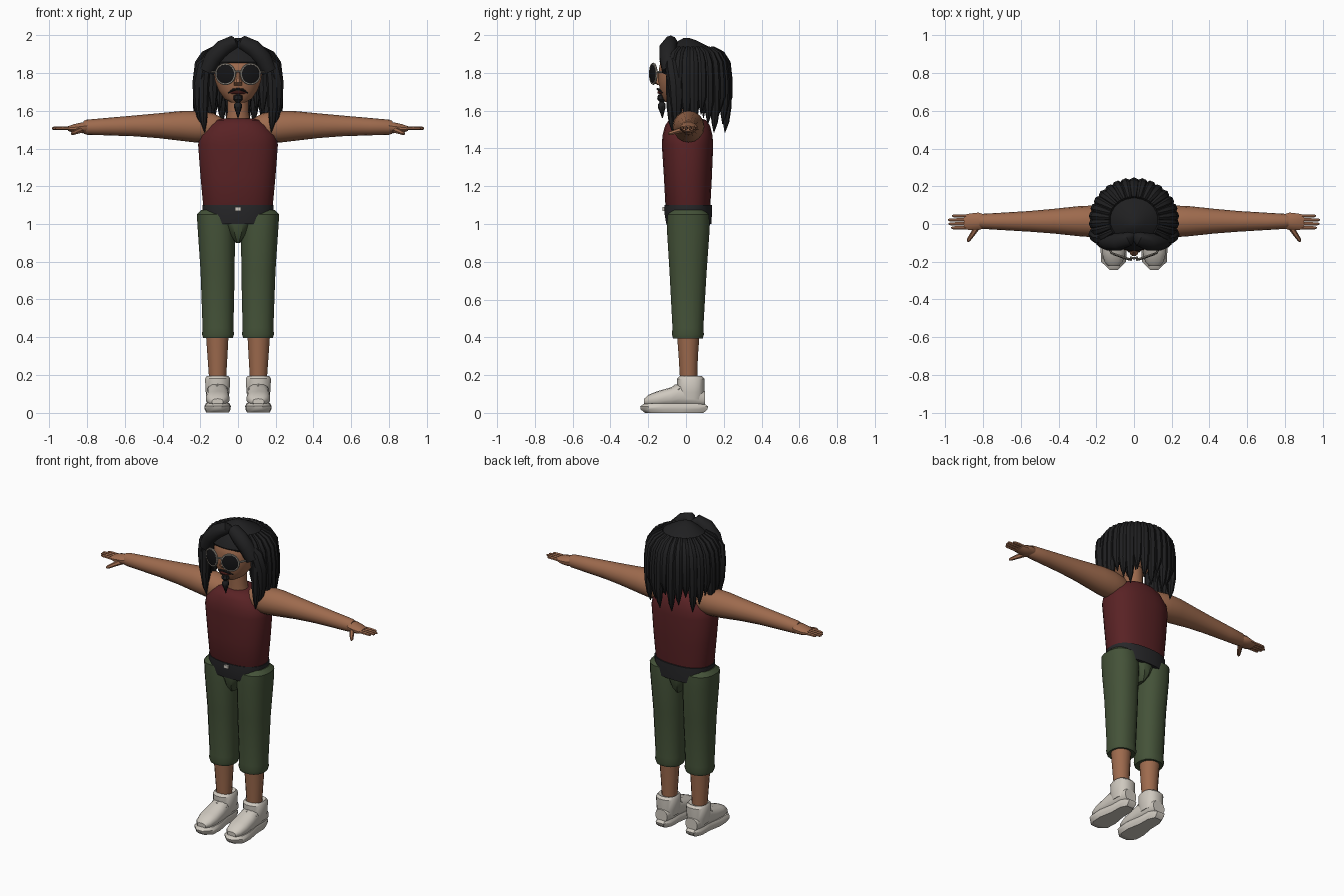
import bpy, bmesh, math
from mathutils import Vector, Matrix


def material(name, rgb):
    m = bpy.data.materials.new(name)
    m.diffuse_color = (*rgb, 1)
    return m


SKIN = material("skin brown", (0.34, 0.145, 0.075))
SHIRT = material("shirt maroon", (0.10, 0.016, 0.018))
GREEN = material("trouser green", (0.058, 0.085, 0.04))
HAIR = material("hair black", (0.014, 0.014, 0.015))
SHOE = material("shoe off white", (0.62, 0.58, 0.52))
BELT = material("belt charcoal", (0.02, 0.02, 0.022))
METAL = material("frame grey", (0.30, 0.27, 0.23))
LENS = material("lens black", (0.007, 0.007, 0.008))
LIP = material("lip red", (0.16, 0.03, 0.025))


def skin_rings(name, rings, mat):
    """Join equal-length rings of points into a closed skin."""
    bm = bmesh.new()
    loops = [[bm.verts.new(p) for p in r] for r in rings]
    n = len(loops[0])
    for a, b in zip(loops, loops[1:]):
        for i in range(n):
            j = (i + 1) % n
            bm.faces.new((a[i], a[j], b[j], b[i]))
    bm.faces.new(loops[0][::-1])
    bm.faces.new(loops[-1])
    bmesh.ops.recalc_face_normals(bm, faces=bm.faces)
    me = bpy.data.meshes.new(name)
    bm.to_mesh(me)
    bm.free()
    me.materials.append(mat)
    ob = bpy.data.objects.new(name, me)
    bpy.context.collection.objects.link(ob)
    return ob


def spow(v, e):
    return math.copysign(abs(v) ** e, v)


def loft(name, secs, mat, axis="z", n=16, e=2.0):
    """Sections (cx, cy, cz, a, b) of superellipses across the axis."""
    rings = []
    for cx, cy, cz, a, b in secs:
        ring = []
        for i in range(n):
            t = math.tau * (i + 0.5) / n
            u, v = a * spow(math.cos(t), 2 / e), b * spow(math.sin(t), 2 / e)
            d = {"z": (u, v, 0), "y": (u, 0, v), "x": (0, u, v)}[axis]
            ring.append(Vector((cx, cy, cz)) + Vector(d))
        rings.append(ring)
    return skin_rings(name, rings, mat)


def tube(name, pts, mat, n=8):
    """Round tube through (x, y, z, radius)."""
    P = [Vector(p[:3]) for p in pts]
    rings = []
    for i, p in enumerate(P):
        d = (P[min(i + 1, len(P) - 1)] - P[max(i - 1, 0)]).normalized()
        ref = Vector((0, 1, 0)) if abs(d.y) < 0.8 else Vector((0, 0, 1))
        u = d.cross(ref).normalized()
        v = d.cross(u)
        rings.append([p + pts[i][3] * (u * math.cos(t) + v * math.sin(t))
                      for t in [math.tau * k / n for k in range(n)]])
    return skin_rings(name, rings, mat)


# Torso, belt and trouser seat
loft("tank_top", [(0, .015, 1.07, .178, .112), (0, .01, 1.1, .186, .12),
                  (0, .01, 1.25, .2, .128), (0, .008, 1.42, .213, .137),
                  (0, .008, 1.47, .203, .133), (0, .008, 1.52, .165, .12),
                  (0, .008, 1.55, .12, .1), (0, .008, 1.56, .08, .07)],
     SHIRT, n=24, e=2.4)
loft("belt", [(0, .015, 1.0, .18, .12), (0, .012, 1.05, .19, .126),
              (0, .012, 1.1, .19, .126)], BELT, n=24, e=2.4)
loft("belt_buckle", [(0, -.105, 1.08, .03, .02), (0, -.125, 1.08, .03, .02)],
     SHOE, axis="y", n=4, e=1.0).scale = (1.0, 1.0, 1.0)
loft("trouser_seat", [(0, .012, 1.05, .1, .118), (0, .012, 1.0, .075, .118),
                      (0, .012, .94, .045, .108), (0, .012, .9, .012, .08)],
     GREEN, n=12, e=2.6)

# Neck and head
loft("neck", [(0, .0, 1.53, .07, .06), (0, -.005, 1.6, .056, .056),
              (0, -.01, 1.72, .056, .06)], SKIN)
loft("head", [(0, -.075, 1.645, .04, .035), (0, -.058, 1.665, .075, .065),
              (0, -.035, 1.71, .105, .105), (0, -.022, 1.76, .124, .125),
              (0, -.015, 1.82, .132, .13), (0, -.01, 1.87, .125, .125),
              (0, 0, 1.91, .08, .09)], SKIN, n=20, e=2.2)
loft("nose", [(0, -.14, 1.735, .022, .012), (0, -.15, 1.75, .024, .022),
              (0, -.14, 1.78, .013, .018), (0, -.135, 1.81, .01, .012)],
     SKIN, n=8)
tube("lips", [(-.04, -.128, 1.694, .003), (-.015, -.143, 1.697, .009),
              (.015, -.143, 1.697, .009), (.04, -.128, 1.694, .003)], LIP)
tube("moustache", [(-.052, -.125, 1.695, .003), (-.025, -.144, 1.711, .007),
                   (0, -.15, 1.715, .006), (.025, -.144, 1.711, .007),
                   (.052, -.125, 1.695, .003)], HAIR)
tube("goatee", [(0, -.125, 1.69, .008), (0, -.126, 1.68, .023),
                (0, -.128, 1.66, .025), (0, -.128, 1.645, .011),
                (0, -.128, 1.635, .02), (0, -.128, 1.615, .02),
                (0, -.126, 1.59, .011), (0, -.125, 1.56, .002)], HAIR)

# Hair cap
loft("hair_cap", [(0, .035, 1.8, .165, .14), (0, .03, 1.86, .185, .172),
                  (0, .027, 1.895, .168, .155), (0, .02, 1.935, .12, .108),
                  (0, .01, 1.97, .055, .05), (0, .003, 1.985, .015, .015)],
     HAIR, n=24)

# Ring of tapered dreadlocks, with uneven lengths
COUNT = 21
for i in range(COUNT):
    t = math.radians(-30 + 240 * i / (COUNT - 1))
    c, s = math.cos(t), math.sin(t)
    k = min(i, COUNT - 1 - i)
    tip = (1.485, 1.58, 1.53)[k % 3]
    prof = [(.12, 1.93, .014), (.165, 1.895, .026), (.19, 1.85, .031),
            (.2, 1.76, .031), (.203, (1.76 + tip) / 2, .027),
            (.2, tip + .055, .017), (.194, tip, .002)]
    tube(f"dreadlock_{i + 1}",
         [(r * c * 1.05, .022 + r * s * .97, z, w) for r, z, w in prof], HAIR)

# Inner locks hanging at the nape
for i in range(7):
    t = math.radians(30 + 20 * i)
    c, s = math.cos(t), math.sin(t)
    z = 1.56 + .04 * (i % 2)
    tube(f"nape_lock_{i + 1}",
         [(.15 * c, .02 + .15 * s, 1.86, .03), (.155 * c, .02 + .15 * s, 1.72, .03),
          (.15 * c, .02 + .145 * s, z, .002)], HAIR)

# Sunglasses bridge
tube("glasses_bridge", [(-.02, -.178, 1.805, .006), (0, -.182, 1.81, .006),
                        (.02, -.178, 1.805, .006)], METAL)

SOLE = [(-.243, .022), (-.2, .066), (-.12, .07), (-.02, .052), (.07, .05), (.117, .028)]

for s, side in ((-1, "right"), (1, "left")):
    # Swept fringe and the broad front lock
    tube(f"fringe_{side}", [(0, -.055, 1.94, .02), (s * .03, -.08, 1.958, .04),
                            (s * .08, -.095, 1.93, .047), (s * .13, -.095, 1.88, .047),
                            (s * .165, -.085, 1.81, .043)], HAIR, 10)
    tube(f"front_lock_{side}", [(s * .14, -.08, 1.89, .02), (s * .18, -.07, 1.84, .042),
                                (s * .2, -.055, 1.75, .042), (s * .2, -.05, 1.64, .036),
                                (s * .194, -.05, 1.55, .02),
                                (s * .188, -.05, 1.485, .002)], HAIR)

    # Round tilted lens, rim and temple arm
    place = Matrix.Translation((s * .066, -.173, 1.795)) @ Matrix.Rotation(s * .33, 4, "Z")
    lens = loft(f"lens_{side}", [(0, -.007, 0, .042, .042), (0, -.004, 0, .05, .05),
                                 (0, .006, 0, .05, .05)], LENS, axis="y", n=20)
    lens.data.transform(place)
    bpy.ops.mesh.primitive_torus_add(major_segments=20, minor_segments=6,
                                     major_radius=.053, minor_radius=.006)
    rim = bpy.context.object
    rim.name = f"lens_rim_{side}"
    rim.data.transform(place @ Matrix.Rotation(math.pi / 2, 4, "X"))
    rim.data.materials.append(METAL)
    tube(f"glasses_arm_{side}", [(s * .118, -.155, 1.805, .006),
                                 (s * .137, -.12, 1.805, .006),
                                 (s * .142, .0, 1.805, .006)], METAL, 6)

    # Arm, hand, fingers and thumb
    tube(f"arm_{side}", [(s * x, y, z, r) for x, y, z, r in
                         [(.08, .01, 1.5, .055), (.14, .012, 1.51, .078),
                          (.22, .014, 1.516, .084), (.3, .015, 1.52, .079),
                          (.42, .015, 1.521, .066), (.55, .014, 1.52, .055),
                          (.7, .014, 1.516, .046), (.8, .014, 1.513, .04),
                          (.82, .014, 1.513, .033)]], SKIN, 16)
    loft(f"hand_{side}", [(s * .8, .014, 1.512, .04, .03), (s * .825, .014, 1.51, .048, .03),
                          (s * .87, .012, 1.506, .045, .024),
                          (s * .9, .01, 1.506, .04, .013)], SKIN, axis="x", n=12)
    for k, tip in enumerate((.97, .983, .987, .965)):
        y = -.02 + .021 * k
        tube(f"finger_{k + 1}_{side}", [(s * .88, y, 1.507, .01), (s * .93, y, 1.508, .01),
                                        (s * (tip - .01), y, 1.507, .009),
                                        (s * tip, y, 1.507, .004)], SKIN, 6)
    tube(f"thumb_{side}", [(s * .83, -.01, 1.5, .018), (s * .85, -.045, 1.492, .014),
                           (s * .877, -.085, 1.48, .01), (s * .882, -.094, 1.478, .004)],
         SKIN, 6)

    # Trouser leg with rolled cuff
    loft(f"trouser_leg_{side}", [(s * .135, .012, 1.075, .06, .08),
                                 (s * .122, .012, 1.05, .098, .112),
                                 (s * .115, .012, .97, .1, .115),
                                 (s * .108, .011, .75, .092, .1),
                                 (s * .106, .01, .45, .083, .083),
                                 (s * .106, .01, .415, .086, .086),
                                 (s * .106, .01, .395, .08, .08),
                                 (s * .106, .01, .4, .06, .06)], GREEN, e=2.3)
    # Bare shin
    loft(f"shin_{side}", [(s * .11, .012, .43, .062, .062), (s * .109, .012, .3, .054, .052),
                          (s * .108, .014, .15, .044, .045)], SKIN)

    # Shoe: sole, upper, collar and tongue strap
    outline = [(w, y) for y, w in SOLE] + [(-w, y) for y, w in reversed(SOLE)]
    sole = [[Vector((s * .108 + w * f, -.06 + (y + .06) * f, z)) for w, y in outline]
            for z, f in ((0, .86), (.018, .98), (.034, 1), (.05, .88))]
    skin_rings(f"shoe_sole_{side}", sole, SHOE)
    loft(f"shoe_upper_{side}", [(s * .108, -.222, .058, .03, .016),
                                (s * .108, -.2, .065, .05, .03),
                                (s * .108, -.15, .073, .063, .042),
                                (s * .108, -.08, .083, .062, .052),
                                (s * .108, -.03, .095, .058, .065),
                                (s * .108, .05, .09, .055, .06),
                                (s * .108, .1, .075, .042, .04)],
         SHOE, axis="y", n=14, e=2.4)
    loft(f"shoe_collar_{side}", [(s * .108, .025, .07, .058, .068),
                                 (s * .108, .025, .11, .064, .073),
                                 (s * .108, .025, .18, .068, .074),
                                 (s * .108, .025, .195, .058, .06),
                                 (s * .108, .025, .185, .045, .046)], SHOE, e=2.4)
    tube(f"shoe_strap_{side}", [(s * .108 - .05, -.035, .12, .01),
                                (s * .108, -.055, .14, .012),
                                (s * .108 + .05, -.035, .12, .01)], SHOE, 6)

# Smooth shading that keeps hard edges
for ob in bpy.data.objects:
    ob.select_set(True)
bpy.context.view_layer.objects.active = bpy.data.objects["head"]
bpy.ops.object.shade_smooth_by_angle(angle=math.radians(40))
